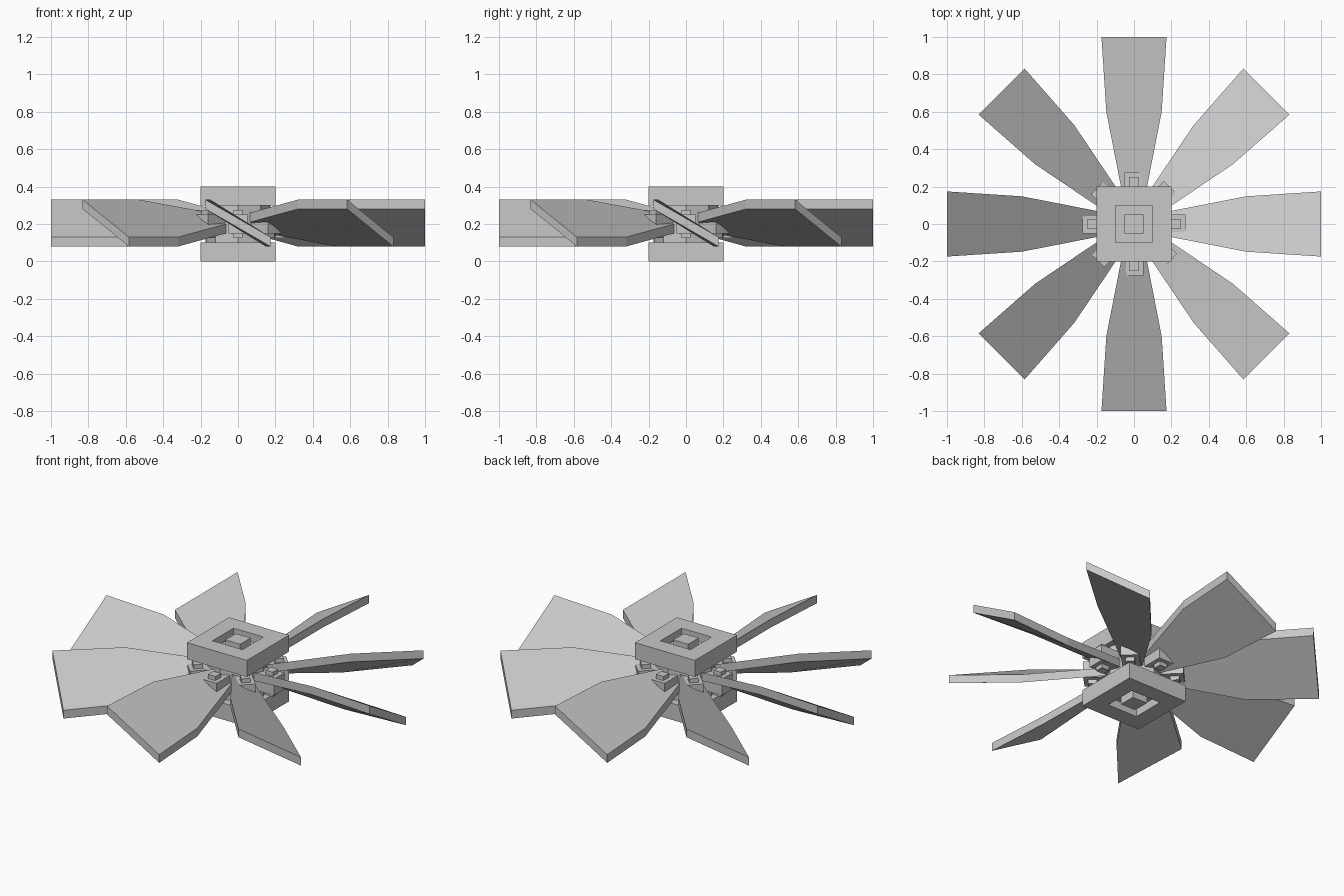
import bpy, bmesh, math
from mathutils import Matrix, Vector

if "Cube" in bpy.data.objects:
    bpy.data.objects.remove(bpy.data.objects["Cube"])

grey = bpy.data.materials.new("plain_grey")
grey.diffuse_color = (0.58, 0.58, 0.58, 1)
grey.use_nodes = True
grey.node_tree.nodes["Principled BSDF"].inputs["Base Color"].default_value = grey.diffuse_color


def finish(name, bm, matrix=Matrix()):
    bmesh.ops.recalc_face_normals(bm, faces=bm.faces)
    mesh = bpy.data.meshes.new(name)
    bm.to_mesh(mesh)
    bm.free()
    mesh.materials.append(grey)
    obj = bpy.data.objects.new(name, mesh)
    obj.matrix_world = matrix
    bpy.context.collection.objects.link(obj)
    return obj


def add_box(bm, center, size):
    m = Matrix.Translation(center) @ Matrix.Diagonal((*size, 1))
    bmesh.ops.create_cube(bm, size=1, matrix=m)


# Square end plate with a sunken square and a central pin
def end_plate(name, matrix):
    bm = bmesh.new()
    add_box(bm, (0, 0, 0.35), (0.4, 0.4, 0.1))
    bm.normal_update()
    top = max(bm.faces, key=lambda f: f.calc_center_median().z)
    for thickness, depth in ((0.1, 0), (0, -0.05), (0.05, 0), (0, 0.05)):
        bmesh.ops.inset_individual(bm, faces=[top], thickness=thickness,
                                   depth=depth, use_even_offset=True)
    finish(name, bm, matrix)


end_plate("top_plate", Matrix())
end_plate("bottom_plate", Matrix.Translation((0, 0, 0.4)) @ Matrix.Rotation(math.pi, 4, 'X'))

# Eight-sided hub core
bm = bmesh.new()
bmesh.ops.create_cone(bm, cap_ends=True, segments=8, radius1=0.17, radius2=0.17,
                      depth=0.2, matrix=Matrix.Translation((0, 0, 0.2)))
# keep the corners on the axes
first = max(bm.verts, key=lambda v: v.co.x).co
bmesh.ops.rotate(bm, verts=bm.verts, cent=(0, 0, 0),
                 matrix=Matrix.Rotation(-math.atan2(first.y, first.x), 3, 'Z'))
finish("hub_core", bm)


# Blade: tilted sections of (radius, half width, half rise)
def blade(name, matrix):
    t = 0.025
    bm = bmesh.new()
    rings = []
    for r, w, h in ((0.15, 0.06, 0.03), (0.6, 0.148, 0.1), (1.0, 0.174, 0.1)):
        corners = ((-w, h + t), (w, -h + t), (w, -h - t), (-w, h - t))
        rings.append([bm.verts.new((r, y, 0.205 + z)) for y, z in corners])
    for a, b in zip(rings, rings[1:]):
        for i in range(4):
            j = (i + 1) % 4
            bm.faces.new((a[i], a[j], b[j], b[i]))
    bm.faces.new(rings[0])
    bm.faces.new(rings[-1])
    finish(name, bm, matrix)


# Blade clamp: block with a peg through it
def clamp(name, matrix):
    bm = bmesh.new()
    add_box(bm, (0.2075, 0, 0.2), (0.135, 0.1, 0.1))
    add_box(bm, (0.225, 0, 0.2), (0.05, 0.05, 0.15))
    finish(name, bm, matrix)


for i in range(8):
    turn = Matrix.Rotation(i * math.pi / 4, 4, 'Z')
    blade(f"blade_{i + 1}", turn)
    clamp(f"blade_clamp_{i + 1}", turn)
